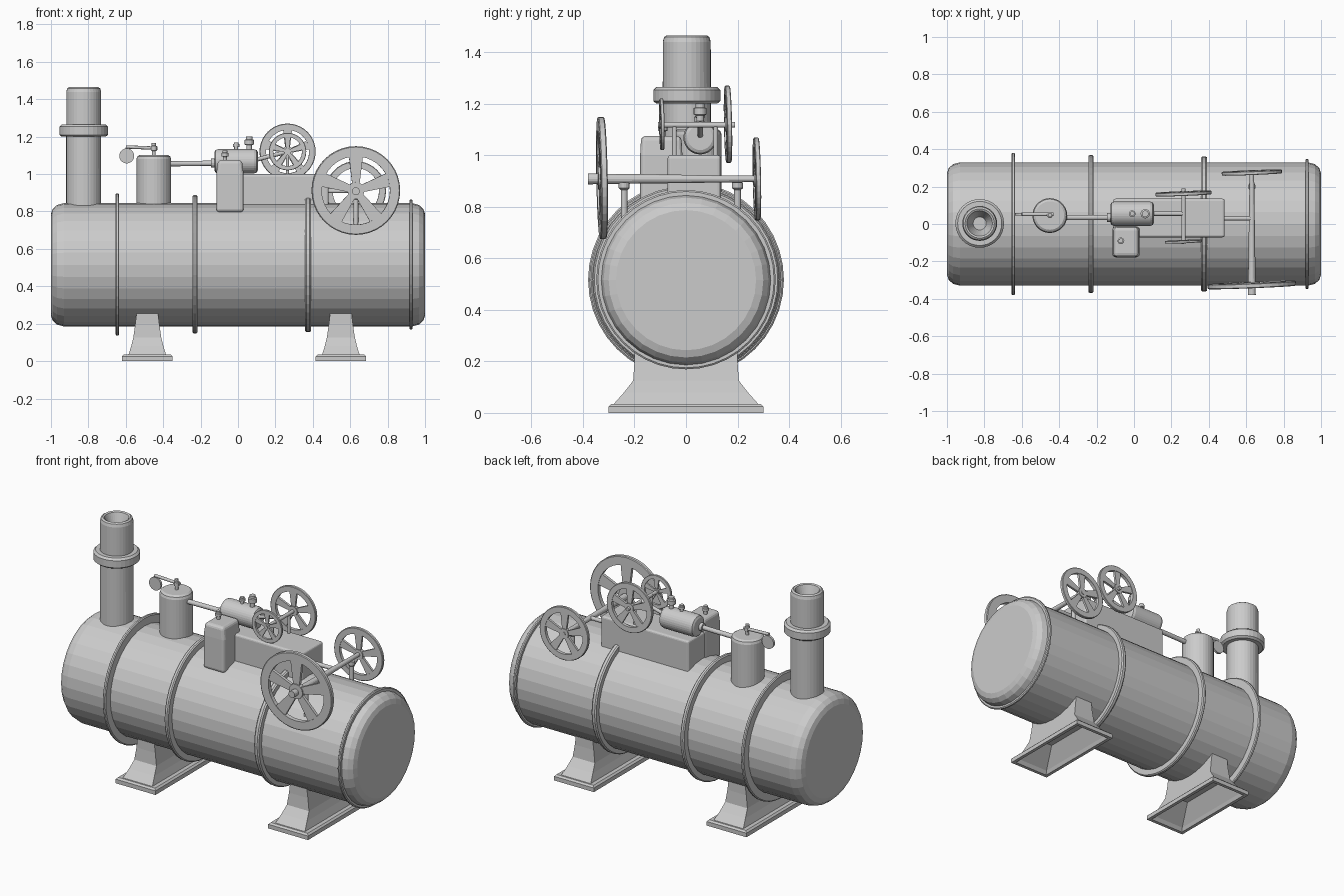
import bpy, bmesh
from math import pi, sin, cos
from mathutils import Vector

cube = bpy.data.objects.get("Cube")
if cube:
    bpy.data.objects.remove(cube, do_unlink=True)

grey = bpy.data.materials.new("plain grey")
grey.use_nodes = True
grey.diffuse_color = (0.6, 0.6, 0.6, 1)
grey.node_tree.nodes["Principled BSDF"].inputs["Base Color"].default_value = (0.6, 0.6, 0.6, 1)

X, Y, Z = (1, 0, 0), (0, 1, 0), (0, 0, 1)
TILT = (-0.04, 1, 0.02)


def finish(name, bm, at=(0, 0, 0), axis=Z, bevel=0):
    bmesh.ops.recalc_face_normals(bm, faces=bm.faces)
    me = bpy.data.meshes.new(name)
    bm.to_mesh(me)
    bm.free()
    me.materials.append(grey)
    ob = bpy.data.objects.new(name, me)
    bpy.context.collection.objects.link(ob)
    ob.location = at
    if axis != Z:
        ob.rotation_euler = Vector(axis).to_track_quat('Z', 'Y').to_euler()
    if bevel:
        mod = ob.modifiers.new("rounded edges", 'BEVEL')
        mod.width = bevel
        mod.segments = 3
    return ob


def skin(bm, rings, closed=False):
    """Bridge successive vertex rings; cap the ends unless closed."""
    n = len(rings[0])
    pairs = list(zip(rings, rings[1:])) + ([(rings[-1], rings[0])] if closed else [])
    for a, b in pairs:
        for i in range(n):
            j = (i + 1) % n
            bm.faces.new((a[i], a[j], b[j], b[i]))
    if not closed:
        bm.faces.new(rings[0])
        bm.faces.new(rings[-1])


def round_rings(bm, profile, seg):
    return [[bm.verts.new((r * cos(2 * pi * i / seg), r * sin(2 * pi * i / seg), h))
             for i in range(seg)] for r, h in profile]


def turned(name, profile, at=(0, 0, 0), axis=Z, seg=32, closed=False):
    bm = bmesh.new()
    skin(bm, round_rings(bm, profile, seg), closed)
    return finish(name, bm, at, axis)


def rod(name, start, end, r1, r2=None, seg=16):
    d = Vector(end) - Vector(start)
    return turned(name, [(r1, 0), (r2 or r1, d.length)], start, tuple(d.normalized()), seg)


def loft(name, sections, at, bevel=0):
    """Stack of rectangles given as (height, half width, half depth)."""
    bm = bmesh.new()
    skin(bm, [[bm.verts.new((sx * w, sy * d, h))
               for sx, sy in ((-1, -1), (1, -1), (1, 1), (-1, 1))] for h, w, d in sections])
    return finish(name, bm, at, Z, bevel)


def wheel(name, at, r, t):
    """Flat rim, five flared spokes and a hub."""
    bm = bmesh.new()
    skin(bm, round_rings(bm, [(r * .77, -t), (r * .98, -t), (r, -t * .7),
                              (r, t * .7), (r * .98, t), (r * .77, t)], 40), True)
    skin(bm, round_rings(bm, [(r * .19, -t * 1.2), (r * .19, t * 1.2)], 20))
    for k in range(5):
        a = pi / 2 + k * 2 * pi / 5
        u, v = Vector((cos(a), sin(a), 0)), Vector((-sin(a), cos(a), 0))
        skin(bm, [[bm.verts.new(u * r * d + v * r * w * s + Vector((0, 0, h)))
                   for s, h in ((-1, -t * .7), (1, -t * .7), (1, t * .7), (-1, t * .7))]
                  for d, w in ((.12, .08), (.79, .16))])
    return finish(name, bm, at, TILT)


def valve(name, x, y, z, r, h):
    turned(name, [(r * .6, -.02), (r * .6, h * .35), (r, h * .4), (r, h * .75),
                  (r * .7, h * .8), (r * .7, h)], (x, y, z), seg=16)


# Boiler with rounded ends
half = [(.272, 1), (.3, .99), (.32, .967), (.33, .93)]
turned("boiler", [(r, -x) for r, x in half] + half[::-1], (0, 0, .515), X)

# Bands around the boiler
for i, (x, r, w) in enumerate([(-.645, .38, .01), (-.23, .37, .013),
                               (.375, .362, .016), (.925, .348, .009)]):
    turned(f"boiler_band_{i + 1}", [(.32, -w), (r - .006, -w), (r, -w * .5),
                                    (r, w * .5), (r - .006, w), (.32, w)],
           (x, 0, .517), X, 40, True)

# Flared feet, hollow underneath
for name, x in (("chimney_end_foot", -.485), ("wheel_end_foot", .55)):
    loft(name, [(.11, .04, .14), (.02, .105, .265), (0, .115, .28), (0, .135, .3),
                (.025, .135, .3), (.035, .125, .29), (.035, .1, .28), (.08, .086, .24),
                (.125, .075, .205), (.2, .064, .2), (.25, .058, .2), (.3, .056, .2)], (x, 0, 0))

# Chimney with collar and funnel mouth
turned("chimney", [(.094, .75), (.093, 1.44), (.088, 1.458), (.078, 1.465),
                   (.068, 1.46), (.035, 1.37)], (-.825, .003, 0))
turned("chimney_collar", [(.09, 1.2), (.118, 1.2), (.13, 1.21), (.13, 1.253),
                          (.118, 1.265), (.09, 1.265)], (-.825, .003, 0), closed=True)

# Steam dome with safety valve arm and weight
turned("steam_dome", [(.093, .78), (.093, 1.08), (.088, 1.094), (.076, 1.102)], (-.45, .045, 0))
valve("safety_valve", -.45, .048, 1.1, .016, .065)
rod("safety_arm", (-.6, .052, 1.145), (-.43, .052, 1.138), .009)
turned("safety_weight", [(.04, -.007), (.04, .007)], (-.595, .052, 1.097), Y, 24)

# Steam pipe and cylinder
rod("steam_pipe", (-.37, .035, 1.055), (-.12, .035, 1.058), .014)
rod("pipe_flange", (-.145, .035, 1.058), (-.12, .035, 1.058), .024)
turned("cylinder", [(.048, -.116), (.06, -.11), (.065, -.095), (.065, .095),
                    (.06, .11), (.048, .116)], (-.01, .055, 1.068), X)
valve("cylinder_valve_small", -.01, .055, 1.13, .018, .04)
valve("cylinder_valve_large", .06, .055, 1.13, .025, .07)

# Engine bed and side chest
loft("engine_bed", [(.76, .298, .103), (1, .298, .103)], (.187, .032, 0), .012)
loft("side_chest", [(.795, .073, .082), (1, .073, .082), (1.075, .064, .078)],
     (-.043, -.096, 0), .018)
valve("chest_valve", -.07, -.09, 1.075, .018, .05)

# Upper crankshaft and its wheels
rod("piston_rod", (.09, .055, 1.075), (.265, .055, 1.12), .011)
rod("upper_shaft", (.265, -.108, 1.118), (.265, .19, 1.118), .011)
for i, y in enumerate((-.045, .115)):
    rod(f"upper_bearing_{i + 1}", (.265, y, .98), (.265, y, 1.125), .009)
wheel("upper_large_wheel", (.265, .163, 1.12), .15, .01)
wheel("upper_small_wheel", (.265, -.094, 1.12), .1, .007)

# Main shaft, posts and flywheels
rod("main_shaft", (.63, -.38, .908), (.63, .29, .908), .021, .012)
rod("main_rod", (.47, .03, .91), (.63, .03, .91), .012)
for i, y in enumerate((-.24, .2)):
    turned(f"shaft_post_{i + 1}", [(.013, .7), (.013, .865), (.021, .872), (.021, .895)],
           (.63, y, 0), seg=16)
wheel("large_flywheel", (.63, -.326, .912), .237, .013)
wheel("rear_flywheel", (.63, .275, .908), .161, .01)
